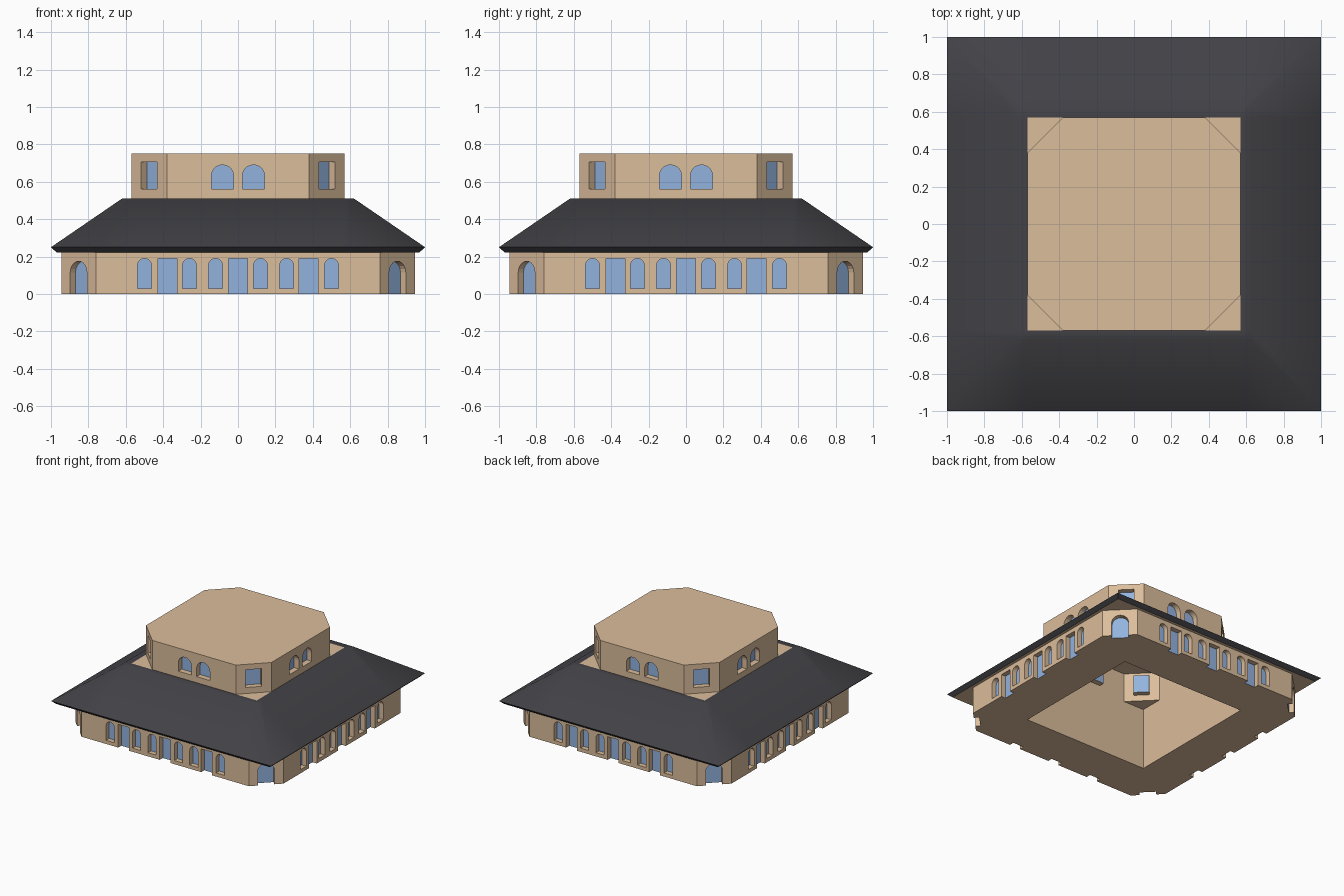
import bpy, bmesh, math
from mathutils import Vector

if "Cube" in bpy.data.objects:
    bpy.data.objects.remove(bpy.data.objects["Cube"])


def material(name, rgb):
    m = bpy.data.materials.new(name)
    m.diffuse_color = (*rgb, 1)
    m.use_nodes = True
    m.node_tree.nodes["Principled BSDF"].inputs["Base Color"].default_value = m.diffuse_color
    return m


TAN = material("tan_stucco", (0.71, 0.51, 0.33))
BLUE = material("blue_glass", (0.29, 0.45, 0.74))
DARK = material("dark_roof", (0.055, 0.053, 0.061))


def face(bm, pts):
    return bm.faces.new([bm.verts.new(p) for p in pts])


def finish(bm, name, mat):
    bmesh.ops.remove_doubles(bm, verts=bm.verts, dist=1e-5)
    me = bpy.data.meshes.new(name)
    bm.to_mesh(me)
    bm.free()
    ob = bpy.data.objects.new(name, me)
    me.materials.append(mat)
    bpy.context.collection.objects.link(ob)
    return ob


def octagon(h, c):
    return [Vector(p) for p in ((-c, -h), (c, -h), (h, -c), (h, c),
                                (c, h), (-c, h), (-h, c), (-h, -c))]


def head(o, n=10):
    """Top outline of an opening, right to left (arched or square)."""
    c, w, z0, z1, rise = o
    if rise == 0:
        return [(c + w, z1), (c - w, z1)]
    return [(c + w * math.cos(math.pi * i / n),
             z1 - rise + rise * math.sin(math.pi * i / n)) for i in range(n + 1)]


def wall(bm, glass, p, q, za, zb, openings, depth):
    """Flat wall from p to q with recessed glazed openings."""
    d = (q - p).normalized()
    n = Vector((-d.y, d.x))
    mid, half = (p + q) / 2, (q - p).length / 2

    def P(u, z, k=0.0):
        v = mid + d * u + n * k
        return Vector((v.x, v.y, z))

    def panel(pts):
        face(bm, [P(u, z) for u, z in pts])

    left = -half
    for o in sorted(openings):
        c, w, z0, z1, rise = o
        panel([(left, za), (c - w, za), (c - w, zb), (left, zb)])
        if z0 > za:
            panel([(c - w, za), (c + w, za), (c + w, z0), (c - w, z0)])
        top = head(o)
        panel(top[::-1] + [(c + w, zb), (c - w, zb)])
        outline = [(c - w, z0), (c + w, z0)] + top
        for i, a in enumerate(outline):
            b = outline[(i + 1) % len(outline)]
            if i == 0 and z0 <= za:
                continue
            face(bm, [P(*a), P(*b), P(*b, depth), P(*a, depth)])
        face(glass, [P(u, z, depth) for u, z in outline])
        left = c + w
    panel([(left, za), (half, za), (half, zb), (left, zb)])
    return P


EAVE, TOP1, TOP2, CORE = 0.222, 0.51, 0.75, 0.57

# Opening layouts: centre, half width, bottom, top, arch rise
ground_side = [(s * x, 0.037, 0.03, 0.19, 0.037) for x in (0.12, 0.26, 0.5) for s in (-1, 1)]
ground_side += [(x, 0.05, 0.0, 0.19, 0) for x in (-0.377, 0, 0.377)]
ground_corner = [(0, 0.063, 0.0, 0.175, 0.06)]
upper_side = [(x, 0.06, 0.56, 0.69, 0.06) for x in (-0.083, 0.083)]
upper_corner = [(0, 0.06, 0.56, 0.705, 0)]

# Ground storey walls, underside ring and soffit
walls, glass, soffit = bmesh.new(), bmesh.new(), bmesh.new()
ring = octagon(0.945, 0.76)
inner = [Vector((sx * CORE, sy * CORE)) for sx, sy in ((-1, -1), (1, -1), (1, 1), (-1, 1))]
rim = octagon(0.97, 0.76)
for i in range(8):
    p, q = ring[i], ring[(i + 1) % 8]
    corner = i % 2
    ops = ground_corner if corner else ground_side
    depth = 0.04
    P = wall(walls, glass, p, q, 0, EAVE, ops, depth)
    # underside strip, notched at the doors
    pts = [Vector((*p, 0))]
    for c, w, z0, *_ in sorted(ops):
        if z0 == 0:
            pts += [P(c - w, 0), P(c - w, 0, depth), P(c + w, 0, depth), P(c + w, 0)]
    pts.append(Vector((*q, 0)))
    j = i // 2
    ends = [inner[(j + 1) % 4]] if corner else [inner[(j + 1) % 4], inner[j]]
    pts += [Vector((*e, 0)) for e in ends]
    face(walls, pts[::-1])
    # soffit strip out to the eave
    a, b = rim[i], rim[(i + 1) % 8]
    out = [b, a]
    if corner:
        out = [b, Vector((math.copysign(0.97, a.x + b.x), math.copysign(0.97, a.y + b.y))), a]
    face(soffit, [Vector((*v, EAVE)) for v in [p, q] + out])
finish(walls, "ground_storey_walls", TAN)
finish(glass, "ground_storey_glass", BLUE)
finish(soffit, "eave_soffit", TAN)

# Square inner well
well = bmesh.new()
for j in range(4):
    p, q = inner[j], inner[(j + 1) % 4]
    face(well, [(*q, 0), (*p, 0), (*p, TOP1), (*q, TOP1)])
finish(well, "inner_well", TAN)

# Upper storey walls, flat top and corner ledges
walls, glass, ledges = bmesh.new(), bmesh.new(), bmesh.new()
ring = octagon(CORE, 0.38)
for i in range(8):
    p, q = ring[i], ring[(i + 1) % 8]
    wall(walls, glass, p, q, TOP1, TOP2, upper_corner if i % 2 else upper_side, 0.045)
    if i % 2:
        face(ledges, [(*p, TOP1), (*inner[(i // 2 + 1) % 4], TOP1), (*q, TOP1)])
face(walls, [(*p, TOP2) for p in ring])
finish(walls, "upper_storey_walls", TAN)
finish(glass, "upper_storey_glass", BLUE)
finish(ledges, "corner_ledges", TAN)

# Skirt roof: square rings from the eave up to the upper storey
roof = bmesh.new()
profile = [(0.97, EAVE), (1.0, 0.25), (0.62, TOP1), (CORE, TOP1)]


def square_ring(h, z):
    pts = []
    for k in range(4):
        ca, sa = (1, 0, -1, 0)[k], (0, 1, 0, -1)[k]
        for x in (-h, -CORE, CORE):
            pts.append((x * ca + h * sa, x * sa - h * ca, z))
    return pts


rings = [square_ring(*s) for s in profile]
for lo, hi in zip(rings, rings[1:]):
    for k in range(12):
        m = (k + 1) % 12
        pts = []
        for v in (lo[k], lo[m], hi[m], hi[k]):
            if not any((Vector(v) - Vector(u)).length < 1e-5 for u in pts):
                pts.append(v)
        if len(pts) > 2:
            face(roof, pts)
ob = finish(roof, "skirt_roof", DARK)
bpy.context.view_layer.objects.active = ob
ob.select_set(True)
bpy.ops.object.shade_smooth_by_angle(angle=math.radians(55))
